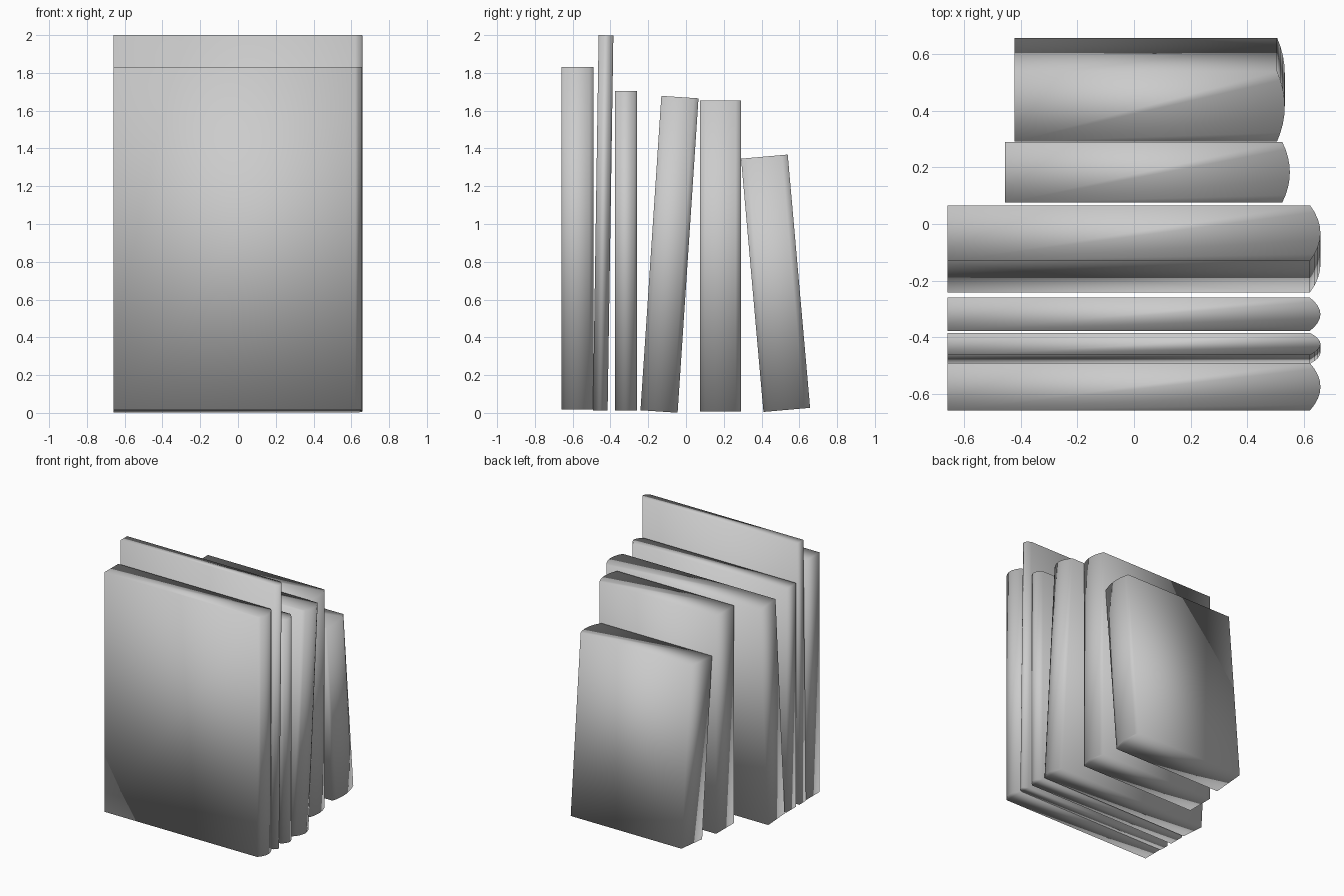
import bpy, bmesh
from math import radians

if "Cube" in bpy.data.objects:
    bpy.data.objects.remove(bpy.data.objects["Cube"])

SEGMENTS = 8  # facets across each rounded spine


def make_book(name, y, z, thick, height, x_back, x_spine, bulge, lean=0.0):
    """Book with a rounded spine on +x; (y, z) is its lower front-cover edge."""
    # outline seen from above: square fore-edge, gently bowed spine
    outline = [(x_back, thick), (x_back, 0.0)]
    for i in range(SEGMENTS + 1):
        t = i / SEGMENTS
        outline.append((x_spine + bulge * 4 * t * (1 - t), t * thick))

    bm = bmesh.new()
    base = bm.faces.new([bm.verts.new((px, py, 0.0)) for px, py in outline])
    top = bmesh.ops.extrude_face_region(bm, geom=[base], use_keep_orig=True)
    moved = [v for v in top["geom"] if isinstance(v, bmesh.types.BMVert)]
    bmesh.ops.translate(bm, verts=moved, vec=(0, 0, height))
    bmesh.ops.recalc_face_normals(bm, faces=bm.faces[:])
    for f in bm.faces:
        f.smooth = True

    mesh = bpy.data.meshes.new(name)
    bm.to_mesh(mesh)
    bm.free()
    book = bpy.data.objects.new(name, mesh)
    book.location = (0, y, z)
    book.rotation_euler.x = radians(lean)
    bpy.context.collection.objects.link(book)


# four large books
LARGE = (-0.658, 0.621, 0.037)
make_book("front_book", -0.658, 0.018, 0.167, 1.812, *LARGE)
make_book("tall_thin_book", -0.493, 0.014, 0.078, 1.986, *LARGE, lean=-0.88)
make_book("thin_book", -0.377, 0.013, 0.117, 1.692, *LARGE)
make_book("leaning_book", -0.241, 0.014, 0.197, 1.668, *LARGE, lean=-3.8)

# two narrower books
make_book("upright_book", 0.075, 0.008, 0.215, 1.645, -0.455, 0.523, 0.027)
make_book("back_leaning_book", 0.41, 0.005, 0.248, 1.346, -0.422, 0.505, 0.027, lean=5.05)
